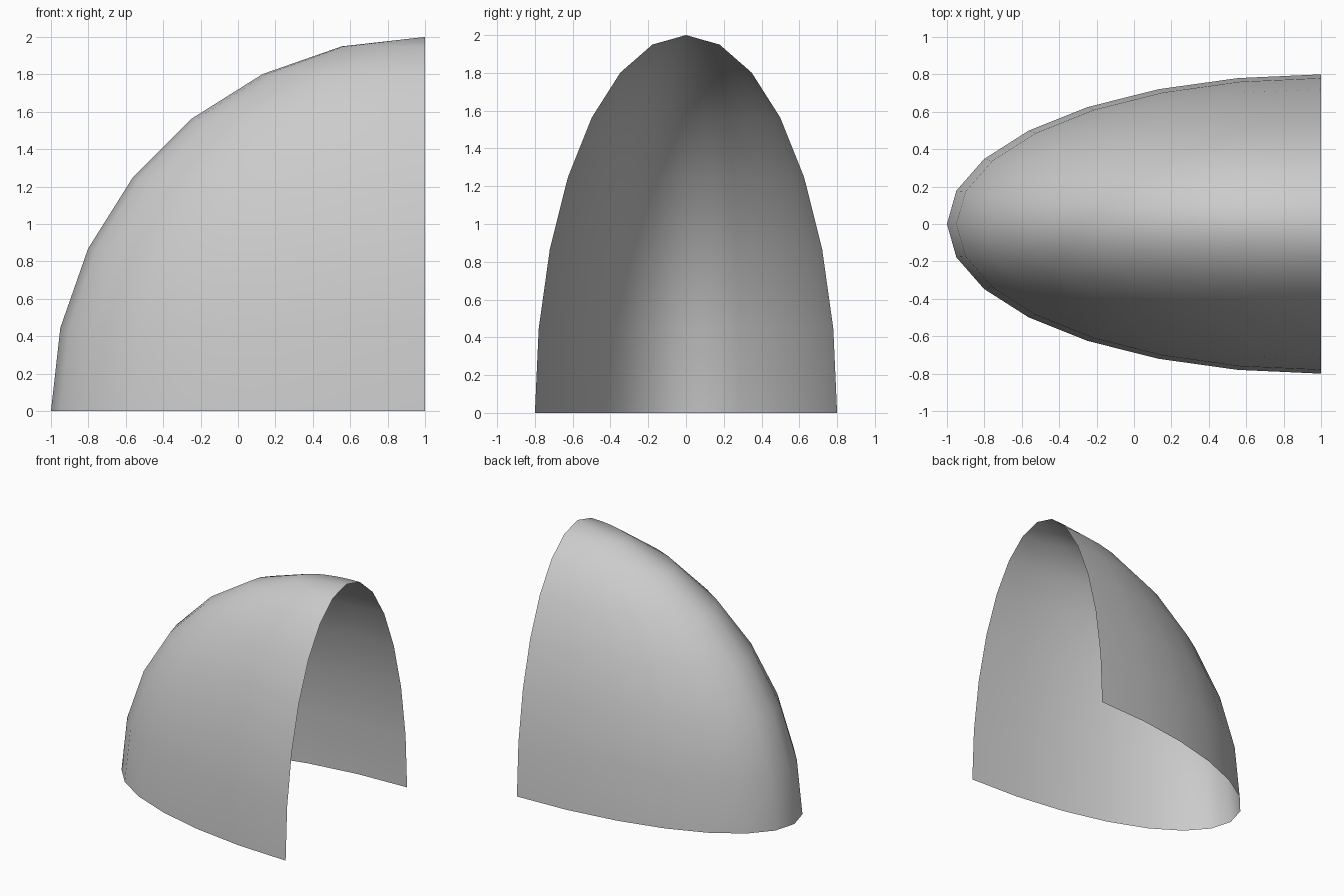
import bpy, bmesh
from math import sin, cos, pi
from mathutils import Matrix

if "Cube" in bpy.data.objects:
    bpy.data.objects.remove(bpy.data.objects["Cube"])

N = 7  # segments per quarter turn
bm = bmesh.new()

# quarter arc from base to apex, starting on the +y side
arc = [bm.verts.new((0, cos(i * pi / 2 / N), sin(i * pi / 2 / N))) for i in range(N)]
arc.append(bm.verts.new((0, 0, 1)))
edges = [bm.edges.new(pair) for pair in zip(arc, arc[1:])]

# half turn through -x gives an open quarter sphere
bmesh.ops.spin(bm, geom=arc + edges, cent=(0, 0, 0), axis=(0, 0, 1),
               angle=pi, steps=2 * N)
bmesh.ops.remove_doubles(bm, verts=bm.verts[:], dist=1e-4)

# stretch to the narrow canopy and place its open end at x = 1
bm.transform(Matrix.Translation((1, 0, 0)) @ Matrix.Diagonal((2, 0.8, 2, 1)))

# all faces point outward and are smooth
bm.normal_update()
for f in bm.faces:
    f.smooth = True
    c = f.calc_center_median()
    if (c.x - 1) * f.normal.x + c.y * f.normal.y + c.z * f.normal.z < 0:
        f.normal_flip()

mesh = bpy.data.meshes.new("canopy_shell")
bm.to_mesh(mesh)
bm.free()
bpy.context.collection.objects.link(bpy.data.objects.new("canopy_shell", mesh))
